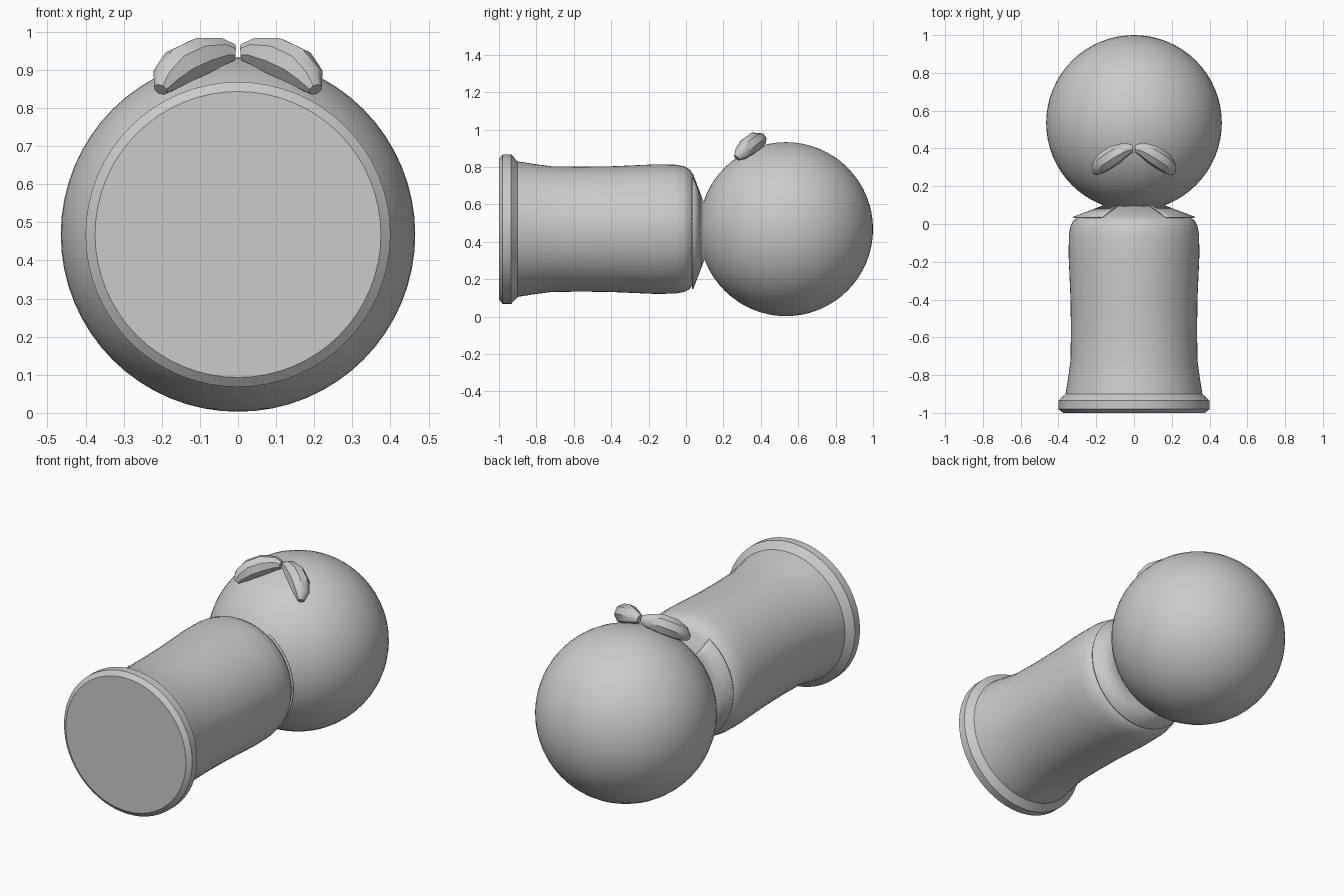
import bpy, bmesh
from math import sin, cos, pi, radians
from mathutils import Vector

cube = bpy.data.objects.get("Cube")
if cube:
    bpy.data.objects.remove(cube, do_unlink=True)

grey = bpy.data.materials.new("plain grey")
grey.use_nodes = True
COLOUR = (0.6, 0.6, 0.6, 1)
grey.diffuse_color = COLOUR
grey.node_tree.nodes["Principled BSDF"].inputs["Base Color"].default_value = COLOUR

AXIS_Z = 0.468
SIDES = 64


def finish(name, bm, angle=30):
    bmesh.ops.recalc_face_normals(bm, faces=bm.faces)
    mesh = bpy.data.meshes.new(name)
    bm.to_mesh(mesh)
    bm.free()
    mesh.materials.append(grey)
    obj = bpy.data.objects.new(name, mesh)
    bpy.context.collection.objects.link(obj)
    bpy.ops.object.select_all(action='DESELECT')
    obj.select_set(True)
    bpy.context.view_layer.objects.active = obj
    bpy.ops.object.shade_smooth_by_angle(angle=radians(angle))
    return obj


def bridge(bm, rings, closed=True):
    for a, b in zip(rings, rings[1:]):
        n = len(a)
        for i in range(n if closed else n - 1):
            j = (i + 1) % n
            bm.faces.new((a[i], a[j], b[j], b[i]))


def lathe(bm, profile, gap=0):
    """Turn (y, radius) points about the long axis, leaving a gap at the top."""
    sweep = 2 * pi - 2 * gap
    count = SIDES + (1 if gap else 0)
    rings = []
    for y, r in profile:
        angles = [gap + sweep * i / SIDES for i in range(count)]
        rings.append([bm.verts.new((r * sin(a), y, AXIS_Z + r * cos(a))) for a in angles])
    bridge(bm, rings, closed=not gap)
    return rings


# Waisted body with a rimmed base and sloping shoulders
bm = bmesh.new()
rings = lathe(bm, [(-1, 0.375), (-0.98, 0.4), (-0.935, 0.4), (-0.9, 0.362),
                   (-0.81, 0.348), (-0.72, 0.336), (-0.56, 0.334), (-0.4, 0.336),
                   (-0.17, 0.346), (-0.06, 0.345), (-0.01, 0.336),
                   (0.02, 0.32), (0.04, 0.29), (0.1, 0.13)])
bm.faces.new(rings[0])
bm.faces.new(rings[-1])
finish("body", bm)

# Thin open collar around the neck
bm = bmesh.new()
lathe(bm, [(0.038, 0.322), (0.1, 0.16)], gap=radians(32))
collar = finish("collar", bm)
solid = collar.modifiers.new("thickness", 'SOLIDIFY')
solid.thickness = 0.006
solid.offset = -1

# Round head
bm = bmesh.new()
bmesh.ops.create_uvsphere(bm, u_segments=64, v_segments=32, radius=0.465)
bmesh.ops.translate(bm, verts=bm.verts, vec=(0, 0.535, AXIS_Z))
finish("head", bm)

# Pair of curved, tapering bow lobes: centre point and radius of each ring
LOBE = [((0.008, 0.4, 0.945), 0.022), ((0.04, 0.397, 0.947), 0.037),
        ((0.1, 0.367, 0.934), 0.053), ((0.155, 0.33, 0.908), 0.053),
        ((0.189, 0.296, 0.875), 0.04), ((0.203, 0.272, 0.848), 0.019)]


def bow_lobe(name, side):
    bm = bmesh.new()
    points = [Vector((x * side, y, z)) for (x, y, z), r in LOBE]
    rings = []
    for i, p in enumerate(points):
        along = (points[min(i + 1, len(points) - 1)] - points[max(i - 1, 0)]).normalized()
        out = (p - Vector((0, 0.535, AXIS_Z))).normalized()
        across = along.cross(out).normalized()
        up = across.cross(along)
        r = LOBE[i][1]
        rings.append([bm.verts.new(p + r * (across * cos(k * pi / 4) + up * sin(k * pi / 4)))
                      for k in range(8)])
    bridge(bm, rings)
    bm.faces.new(rings[0])
    bm.faces.new(rings[-1])
    finish(name, bm, 40)


bow_lobe("left_bow_lobe", 1)
bow_lobe("right_bow_lobe", -1)
